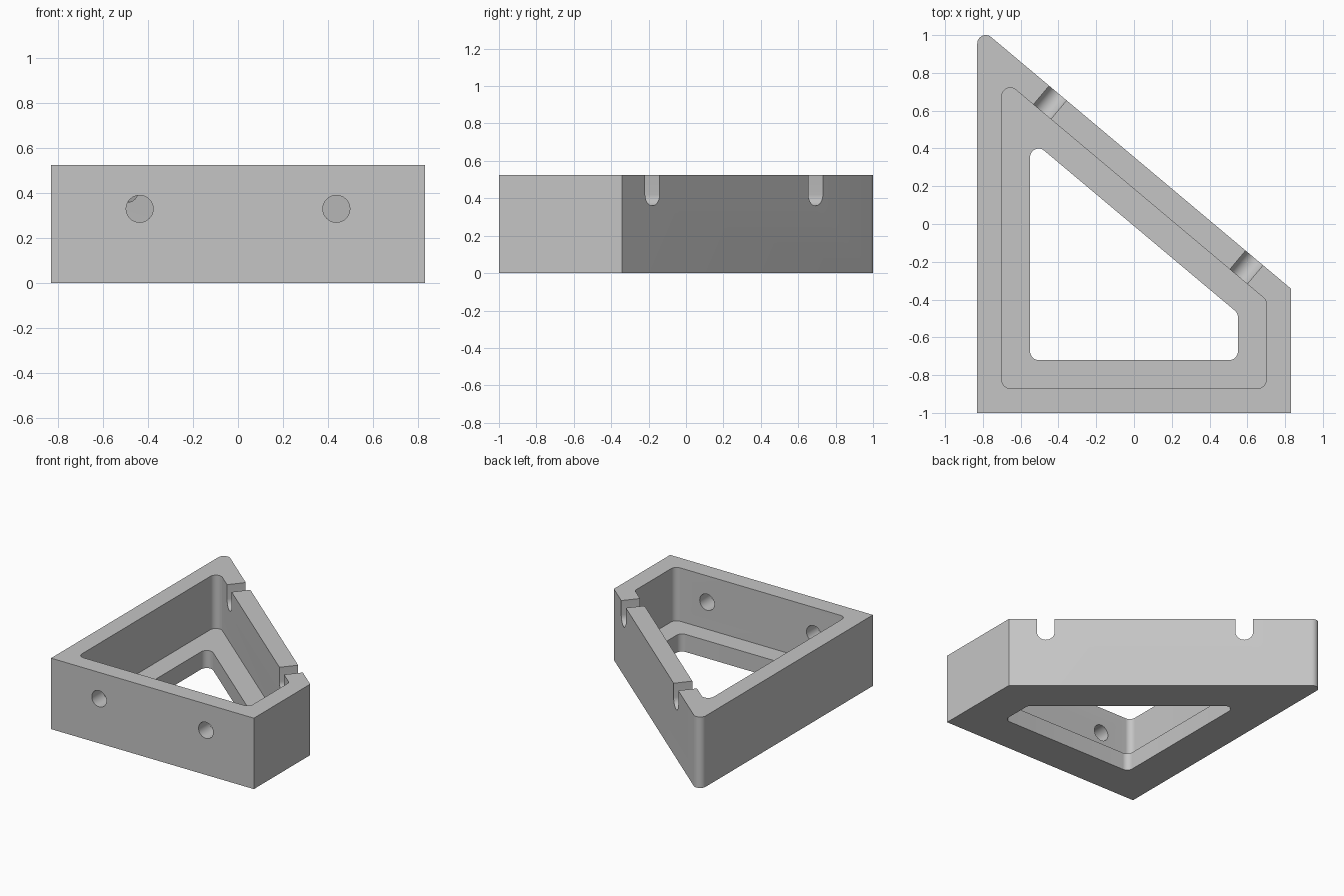
import bpy, bmesh, math
from mathutils import Matrix, Vector

if "Cube" in bpy.data.objects:
    bpy.data.objects.remove(bpy.data.objects["Cube"], do_unlink=True)

HEIGHT, WALL, FLOOR, LEDGE = 0.525, 0.13, 0.13, 0.15
FILLET, BORE = 0.045, 0.06
SLOPE = math.radians(40)

grey = bpy.data.materials.new("plain grey")
grey.use_nodes = True
grey.diffuse_color = (0.56, 0.56, 0.56, 1)
grey.node_tree.nodes["Principled BSDF"].inputs["Base Color"].default_value = grey.diffuse_color


def rounded(corners, radii, steps=13):
    """Replace each corner of a polygon with an arc of the given radius."""
    out = []
    for i, p in enumerate(corners):
        r = radii[i]
        if r == 0:
            out.append(p)
            continue
        a = (corners[i - 1] - p).normalized()
        b = (corners[(i + 1) % len(corners)] - p).normalized()
        half = a.angle(b) / 2
        centre = p + (a + b).normalized() * r / math.sin(half)
        start = p + a * r / math.tan(half) - centre
        turn = math.pi - 2 * half
        for k in range(steps + 1):
            t = turn * k / steps
            c, s = math.cos(t), math.sin(t)
            out.append(centre + Vector((start.x * c - start.y * s, start.x * s + start.y * c)))
    return out


def outline(inset):
    """Four-sided plan with one sloping side, moved inwards by inset."""
    x, y = 0.83 - inset, -1 + inset
    top = 0.355 - inset / math.cos(SLOPE)
    rise = x * math.tan(SLOPE)
    return [Vector(v) for v in ((-x, y), (x, y), (x, top - rise), (-x, top + rise))]


def prism(name, points, low, high, matrix=Matrix()):
    bm = bmesh.new()
    face = bm.faces.new([bm.verts.new((p[0], p[1], low)) for p in points])
    up = bmesh.ops.extrude_face_region(bm, geom=[face])["geom"]
    bmesh.ops.translate(bm, vec=(0, 0, high - low),
                        verts=[g for g in up if isinstance(g, bmesh.types.BMVert)])
    bmesh.ops.transform(bm, matrix=matrix, verts=bm.verts)
    bmesh.ops.recalc_face_normals(bm, faces=bm.faces)
    mesh = bpy.data.meshes.new(name)
    bm.to_mesh(mesh)
    bm.free()
    mesh.materials.append(grey)
    obj = bpy.data.objects.new(name, mesh)
    bpy.context.collection.objects.link(obj)
    return obj


def frame(origin, along):
    """Local x runs along a wall, local y points up."""
    along, up = Vector(along), Vector((0, 0, 1))
    m = Matrix((along, up, along.cross(up))).transposed().to_4x4()
    m.translation = origin
    return m


# Outer block: only the pointed corner is rounded
body = prism("bracket_frame", rounded(outline(0), [0, 0, 0, FILLET]), 0, HEIGHT)

# Deep pocket and the narrower opening through the floor
cutters = [
    prism("pocket_cutter", rounded(outline(WALL), [FILLET] * 4), FLOOR, HEIGHT + 0.1),
    prism("floor_cutter", rounded(outline(WALL + LEDGE), [FILLET] * 4), -0.1, FLOOR + 0.1),
]

# Two round holes in the front wall
circle = [(BORE * math.cos(k * math.pi / 20), BORE * math.sin(k * math.pi / 20)) for k in range(40)]
for x in (-0.437, 0.437):
    cutters.append(prism("hole_cutter", circle, -0.2, 0.1, frame((x, -1, 0.33), (1, 0, 0))))

# Two round-bottomed slots in the sloping wall
slot = [(-BORE, 0.3)] + circle[20:] + [(BORE, 0), (BORE, 0.3)]
direction = (math.cos(SLOPE), -math.sin(SLOPE), 0)
for x in (-0.403, 0.637):
    spot = (x, 0.355 - x * math.tan(SLOPE), 0.42)
    cutters.append(prism("slot_cutter", slot, -0.1, 0.19, frame(spot, direction)))

for cutter in cutters:
    cutter.hide_render = True
    mod = body.modifiers.new("cut", "BOOLEAN")
    mod.operation, mod.solver, mod.object = "DIFFERENCE", "EXACT", cutter

# Bake the cuts, drop the cutters, smooth the fillets
for o in bpy.context.selected_objects:
    o.select_set(False)
bpy.context.view_layer.objects.active = body
body.select_set(True)
for mod in list(body.modifiers):
    bpy.ops.object.modifier_apply(modifier=mod.name)
for cutter in cutters:
    bpy.data.objects.remove(cutter, do_unlink=True)
bpy.ops.object.shade_smooth_by_angle(angle=math.radians(30))
